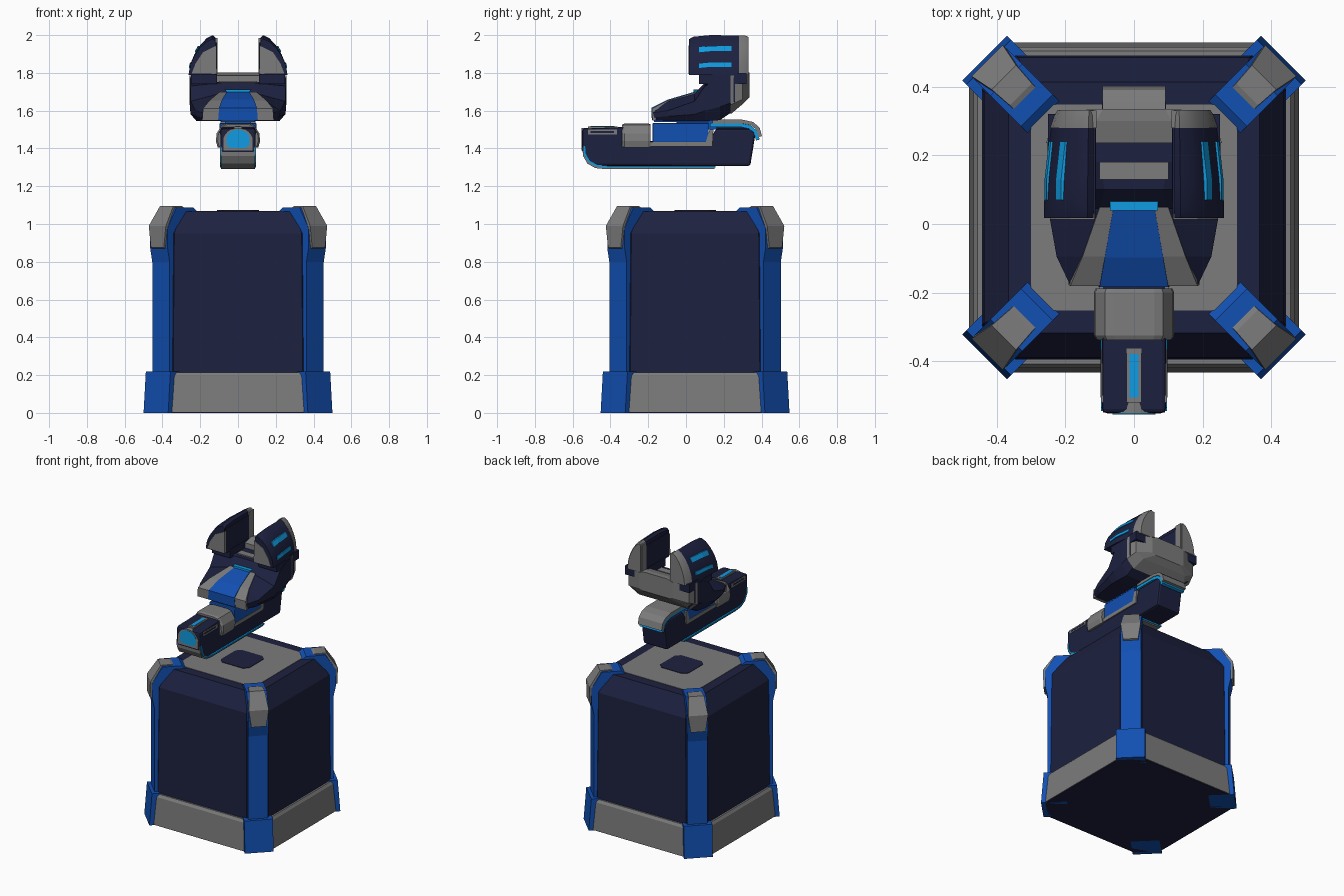
import bpy, bmesh, math
from mathutils import Vector

if "Cube" in bpy.data.objects:
    bpy.data.objects.remove(bpy.data.objects["Cube"])


def mat(name, c):
    m = bpy.data.materials.new(name)
    m.diffuse_color = (*c, 1)
    m.use_nodes = True
    m.node_tree.nodes["Principled BSDF"].inputs["Base Color"].default_value = m.diffuse_color
    return m


NAVY = mat("navy", (0.012, 0.015, 0.05))
BLUE = mat("blue", (0.006, 0.08, 0.45))
CYAN = mat("cyan", (0.005, 0.33, 0.75))
GREY = mat("grey", (0.2, 0.2, 0.2))
CY = 0.048  # pedestal centre in y


def loft(name, rings, m, bevel=0, smooth=False):
    """Skin a series of equal-length closed rings and cap the ends."""
    bm = bmesh.new()
    vs = [[bm.verts.new(p) for p in r] for r in rings]
    n = len(vs[0])
    for a, b in zip(vs, vs[1:]):
        for i in range(n):
            bm.faces.new((a[i], a[(i + 1) % n], b[(i + 1) % n], b[i]))
    bm.faces.new(vs[0])
    bm.faces.new(vs[-1])
    bmesh.ops.recalc_face_normals(bm, faces=bm.faces)
    me = bpy.data.meshes.new(name)
    bm.to_mesh(me)
    bm.free()
    me.materials.append(m)
    ob = bpy.data.objects.new(name, me)
    bpy.context.collection.objects.link(ob)
    if bevel:
        b = ob.modifiers.new("bevel", 'BEVEL')
        b.width, b.segments = bevel, 2
        b.limit_method = 'ANGLE'
    if smooth:
        bpy.ops.object.select_all(action='DESELECT')
        ob.select_set(True)
        bpy.context.view_layer.objects.active = ob
        bpy.ops.object.shade_smooth_by_angle(angle=math.radians(35))
    return ob


def side(name, prof, x0, x1, m, bevel=0):
    """Extrude a (y, z) side profile along x."""
    return loft(name, [[(x, y, z) for y, z in prof] for x in (x0, x1)], m, bevel)


def front(name, prof, y0, y1, m, bevel=0):
    """Extrude an (x, z) front profile along y."""
    return loft(name, [[(x, y, z) for x, z in prof] for y in (y0, y1)], m, bevel)


def box(name, x0, x1, y0, y1, z0, z1, m, bevel=0):
    return front(name, [(x0, z0), (x1, z0), (x1, z1), (x0, z1)], y0, y1, m, bevel)


def strip(name, path, t, m):
    """Plate following (y, z, half width) points, thickened downwards/inwards by t."""
    rings = []
    for i, (y, z, w) in enumerate(path):
        a, b = path[max(i - 1, 0)], path[min(i + 1, len(path) - 1)]
        d = Vector((b[0] - a[0], b[1] - a[1])).normalized()
        ny, nz = d.y * t, -d.x * t
        rings.append([(-w, y, z), (w, y, z), (w, y + ny, z + nz), (-w, y + ny, z + nz)])
    return loft(name, rings, m)


def octo(h, c, z, cy=CY):
    k = h - c
    pts = [(h, -k), (h, k), (k, h), (-k, h), (-h, k), (-h, -k), (-k, -h), (k, -h)]
    return [(x, y + cy, z) for x, y in pts]


# ---- pedestal ----
loft("plinth", [octo(.48, .12, .004), octo(.467, .12, .195), octo(.455, .12, .213)], GREY)
loft("plinth_underside", [octo(.475, .12, 0), octo(.475, .12, .01)], NAVY)
loft("pedestal_body", [octo(.443, .1, .2), octo(.437, .1, .95), octo(.365, .06, 1.067)], NAVY)
loft("top_plate", [octo(.299, .05, 1.06), octo(.299, .05, 1.07)], GREY)
loft("top_socket", [octo(.11, .03, 1.06), octo(.11, .03, 1.073)], NAVY)

# ---- corner posts: profiles in (diagonal distance, z) ----
POST = [(.364, 1.06), (.40, 1.088), (.525, 1.088), (.592, .98), (.592, .87), (.577, .80),
        (.577, .2), (.5, .2), (.5, .9), (.42, 1.0)]
FOOT = [(.45, 0), (.615, 0), (.598, .22), (.45, .22)]
for i, (sx, sy) in enumerate([(1, 1), (-1, 1), (-1, -1), (1, -1)]):
    u = Vector((sx, sy, 0)).normalized()
    v = Vector((-sy, sx, 0)).normalized()

    def diag(name, prof, w, m):
        rings = [[u * d + v * s * w / 2 + Vector((0, CY, z)) for d, z in prof] for s in (-1, 1)]
        loft(f"{name}_{i}", rings, m)
    diag("post", POST, .13, BLUE)
    diag("post_foot", FOOT, .184, BLUE)
    # grey hexagonal corner guard, wider in the middle
    sec = [(.465, 1.094, .045), (.535, 1.094, .05), (.604, .99, .064), (.604, .875, .048)]
    rings = [[u * (d - e) + v * s * w + Vector((0, CY, z - e * .4))
              for s, e in ((-1, 0), (1, 0), (1, .05), (-1, .05))] for d, z, w in sec]
    loft(f"corner_guard_{i}", rings, GREY)

# ---- lower barrel unit ----
side("barrel_body", [(-.55, 1.505), (-.55, 1.39), (-.535, 1.345), (-.49, 1.308), (.34, 1.307),
                     (.368, 1.48), (.34, 1.505), (.16, 1.505), (.12, 1.44), (-.2, 1.44),
                     (-.2, 1.513), (-.34, 1.513)], -.093, .093, NAVY, .012)
NOSE = [(-.549, 1.405), (-.545, 1.36), (-.522, 1.32), (-.48, 1.296), (-.42, 1.29), (.15, 1.29)]
strip("keel_plate", [(y, z, .09) for y, z in NOSE], -.012, GREY)
strip("keel_light", [(y + .005, z + .008, .096) for y, z in NOSE], -.01, CYAN)
# muzzle: grey arch with glowing lens
arc = [(math.cos(math.pi * k / 12), math.sin(math.pi * k / 12)) for k in range(13)]
front("muzzle_ring", [(.078 * c, 1.44 + .068 * s) for c, s in arc] + [(-.078, 1.39), (.078, 1.39)],
      -.552, -.5, GREY)
front("muzzle_lens", [(.062 * c, 1.45 + .05 * s) for c, s in arc] + [(-.062, 1.42), (-.04, 1.402),
      (.04, 1.402), (.062, 1.42)], -.554, -.5, CYAN)
# collar over the barrel
COLLAR = [(.108, 1.405), (.117, 1.44), (.113, 1.48), (.085, 1.525), (.06, 1.532)]
COLLAR += [(-x, z) for x, z in reversed(COLLAR)]
loft("collar", [[(x * k, y, 1.46 + (z - 1.46) * k) for x, z in COLLAR]
                for y, k in ((-.338, .92), (-.325, 1), (-.2, 1), (-.187, .95))], GREY)
box("turntable_block", -.098, .098, -.177, .12, 1.43, 1.535, BLUE, .006)
box("neck", -.07, .07, -.05, .16, 1.5, 1.56, BLUE)
for s in (-1, 1):
    side("side_rail", [(-.19, 1.41), (.14, 1.41), (.145, 1.5), (.125, 1.5), (.105, 1.435), (-.19, 1.435)],
         s * .085, s * .101, GREY)
    box("side_vent_frame", s * .08, s * .096, -.52, -.365, 1.475, 1.5, GREY)
    box("side_vent", s * .085, s * .0975, -.505, -.38, 1.483, 1.492, NAVY)
box("top_vent_frame", -.022, .022, -.52, -.362, 1.5, 1.516, GREY)
box("top_vent_light", -.013, .013, -.505, -.378, 1.5, 1.519, CYAN)
# rear hood
HOOD = [(.14, 1.552), (.30, 1.552), (.355, 1.54), (.39, 1.51), (.402, 1.465)]
strip("rear_hood", [(y, z, .092) for y, z in HOOD], .02, GREY)
strip("rear_hood_light", [(y - .012, z - .018, .088) for y, z in HOOD], .02, CYAN)
box("rear_hood_mount", -.07, .07, .16, .34, 1.49, 1.535, NAVY)

# ---- head ----


def sections(name, secs, m):
    rings = [[(x, y, z) for x, z in p] + [(-x, y, z) for x, z in reversed(p)] for y, p in secs]
    return loft(name, rings, m)


sections("head_body", [
    (-.175, [(.17, 1.55), (.185, 1.565), (.187, 1.59), (.17, 1.61)]),
    (-.095, [(.2, 1.545), (.22, 1.57), (.225, 1.60), (.15, 1.65)]),
    (.045, [(.22, 1.545), (.25, 1.58), (.25, 1.65), (.1, 1.69)]),
    (.1, [(.22, 1.545), (.253, 1.6), (.253, 1.73), (.085, 1.748)]),
    (.18, [(.21, 1.55), (.253, 1.62), (.253, 1.775), (.1, 1.75)]),
    (.26, [(.2, 1.605), (.25, 1.65), (.25, 1.775), (.11, 1.75)])], NAVY)
sections("head_back_shell", [
    (.235, [(.2, 1.58), (.256, 1.63), (.256, 1.785), (.11, 1.785)]),
    (.30, [(.17, 1.635), (.235, 1.66), (.235, 1.79), (.11, 1.802)]),
    (.335, [(.10, 1.67), (.13, 1.68), (.13, 1.79), (.09, 1.803)])], GREY)
box("head_cross_strip", -.1, .1, .13, .18, 1.73, 1.757, GREY)
FACE = [(-.178, 1.548), (-.18, 1.612), (-.095, 1.655), (.048, 1.697)]
strip("face_plate", [(y, z, w) for (y, z), w in zip(FACE, (.19, .185, .15, .1))], .02, GREY)
strip("face_stripe", [(y - .003, z + .003, w) for (y, z), w in zip(FACE, (.105, .1, .085, .06))],
      .02, BLUE)
front("face_light", [(-.05, 1.685), (.05, 1.685), (.07, 1.712), (-.07, 1.712)], .04, .08, CYAN)
box("head_underside", -.09, .09, -.17, .12, 1.54, 1.56, BLUE)

# ---- ears ----
EAR = [(.118, 1.79), (.262, 1.79), (.252, 1.85), (.232, 1.90), (.2, 1.95), (.165, 1.985),
       (.135, 2.0), (.118, 1.985)]
for s in (-1, 1):
    def ear(y, k, kx=1, dy=0):
        return [(s * (.118 + (x - .118) * kx), y + (z - 1.79) * dy, 1.79 + (z - 1.79) * k) for x, z in EAR]
    loft("ear_shell", [ear(.017, .9), ear(.04, .96), ear(.13, 1, .98), ear(.285, .99, .86)], NAVY, smooth=True)
    loft("ear_back", [ear(.28, .995, .88), ear(.315, .985, .8), ear(.332, .95, .72)], GREY, smooth=True)
    front("ear_front_insert", [(s * x, z) for x, z in
          ((.112, 1.795), (.245, 1.797), (.225, 1.85), (.185, 1.91), (.115, 1.945))], .013, .05, GREY)
    box("ear_inner_edge", s * .109, s * .13, .28, .33, 1.76, 1.985, GREY)
    box("ear_inner_panel", s * .112, s * .13, .03, .29, 1.79, 1.96, NAVY)
    box("ear_mount", s * .11, s * .25, .07, .32, 1.74, 1.8, NAVY)
    # two glowing slits following the outer curve
    for nm, pts in (("upper", ((.225, 1.915), (.209, 1.943))), ("lower", ((.257, 1.832), (.251, 1.855)))):
        (xa, za), (xb, zb) = pts
        rings = [[(s * (x + o - q), y, z + t) for x, z, o in
                  ((xa, za, -.03), (xa, za, .003), (xb, zb, .003), (xb, zb, -.03))]
                 for y, q, t in ((.07, 0, -.006), (.13, 0, 0), (.24, .012, 0))]
        loft(f"ear_slit_{nm}", rings, CYAN)
